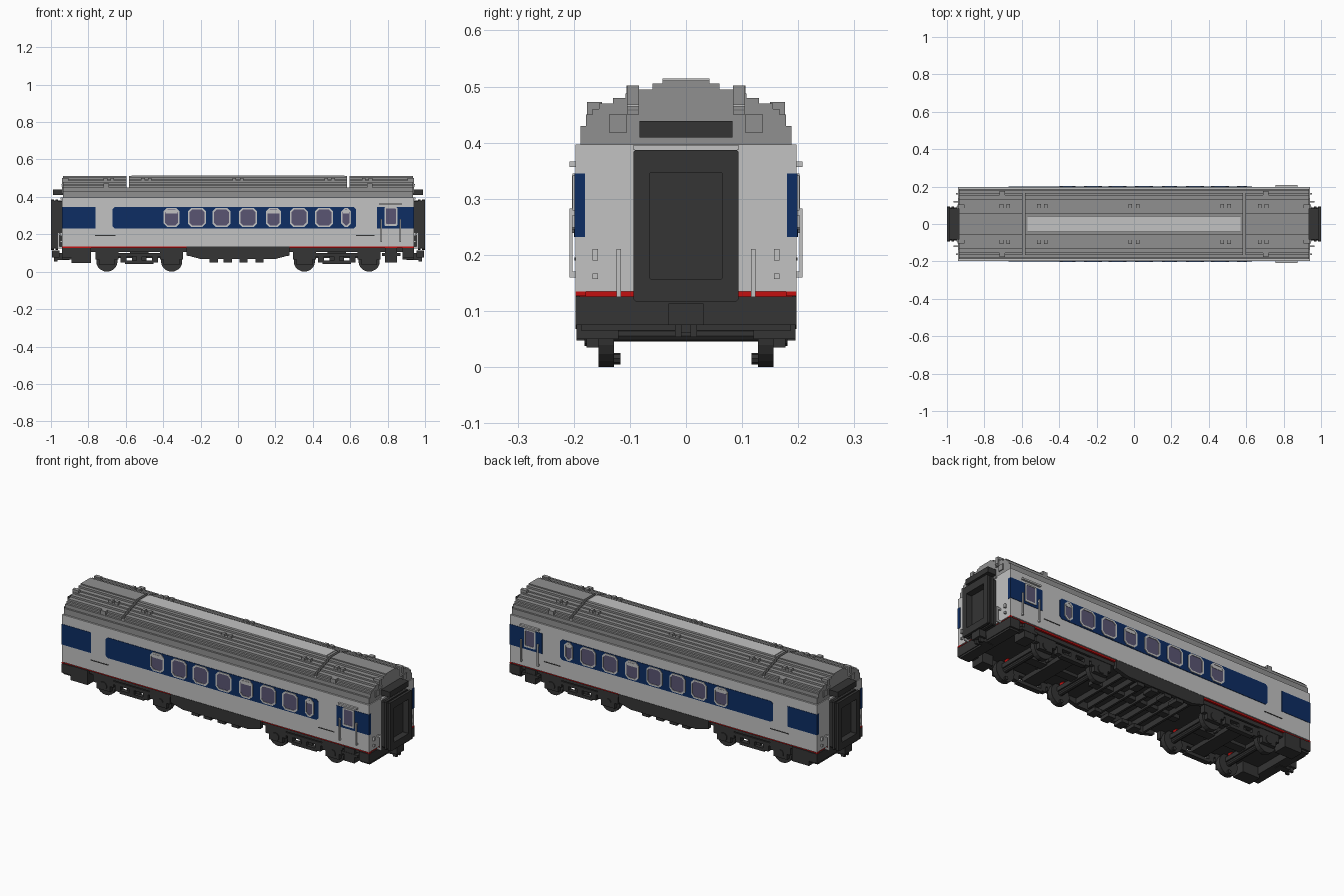
import bpy, bmesh, math
from mathutils import Matrix

cube = bpy.data.objects.get("Cube")
if cube:
    bpy.data.objects.remove(cube)


def material(name, r, g, b):
    m = bpy.data.materials.new(name)
    m.use_nodes = True
    m.diffuse_color = (r, g, b, 1)
    node = next(n for n in m.node_tree.nodes if n.type == 'BSDF_PRINCIPLED')
    node.inputs["Base Color"].default_value = (r, g, b, 1)
    node.inputs["Roughness"].default_value = 0.6
    return m


light = material("light grey", .54, .54, .54)
grey = material("roof grey", .28, .28, .28)
dark = material("dark grey", .035, .035, .035)
blue = material("deep blue", .004, .026, .125)
glass = material("tinted glass", .10, .09, .17)
red = material("red", .55, .005, .005)


def finish(name, bm, mat):
    bmesh.ops.recalc_face_normals(bm, faces=bm.faces)
    me = bpy.data.meshes.new(name)
    bm.to_mesh(me)
    bm.free()
    me.materials.append(mat)
    ob = bpy.data.objects.new(name, me)
    bpy.context.collection.objects.link(ob)
    return ob


def place(axis, t, u, v):
    return (t, u, v) if axis == 'x' else (u, t, v)


def prism(name, pts, axis, a, b, mat):
    """Extrude a profile along x or y."""
    bm = bmesh.new()
    ends = [[bm.verts.new(place(axis, t, u, v)) for u, v in pts] for t in (a, b)]
    n = len(pts)
    for e in ends:
        bm.faces.new(e)
    for i in range(n):
        j = (i + 1) % n
        bm.faces.new((ends[0][i], ends[0][j], ends[1][j], ends[1][i]))
    return finish(name, bm, mat)


def octagon(u0, u1, v0, v1, c):
    return [(u0 + c, v0), (u1 - c, v0), (u1, v0 + c), (u1, v1 - c),
            (u1 - c, v1), (u0 + c, v1), (u0, v1 - c), (u0, v0 + c)]


def ring(name, outer, inner, axis, a, b, mat):
    """A frame with an opening, between two matching outlines."""
    bm = bmesh.new()
    loops = [[bm.verts.new(place(axis, t, u, v)) for u, v in pts]
             for t, pts in ((a, outer), (b, outer), (b, inner), (a, inner))]
    n = len(outer)
    for k in range(4):
        p, q = loops[k], loops[(k + 1) % 4]
        for i in range(n):
            j = (i + 1) % n
            bm.faces.new((p[i], p[j], q[j], q[i]))
    return finish(name, bm, mat)


def box(name, x0, x1, y0, y1, z0, z1, mat):
    return prism(name, [(y0, z0), (y1, z0), (y1, z1), (y0, z1)], 'x', x0, x1, mat)


def side_box(name, x0, x1, y0, y1, z0, z1, mat):
    """The same box on both long sides."""
    for s in (1, -1):
        box(name, x0, x1, s * y0, s * y1, z0, z1, mat)


def cylinder(name, x, y, z, r, depth, mat, sides=20):
    bm = bmesh.new()
    bmesh.ops.create_cone(bm, cap_ends=True, segments=sides, radius1=r, radius2=r, depth=depth,
                          matrix=Matrix.Translation((x, y, z)) @ Matrix.Rotation(math.pi / 2, 4, 'X'))
    return finish(name, bm, mat)


def stepped(steps, base):
    """Symmetric stair profile from (half width, top height) pairs."""
    right, z = [], base
    for w, top in steps:
        right += [(w, z), (w, top)]
        z = top
    return right + [(-y, h) for y, h in reversed(right)]


# Body shell and the line beneath it
box("body", -.94, .94, -.197, .197, .135, .397, light)
box("red_sill", -.935, .935, -.19, .19, .126, .135, red)
box("floor_pan", -.93, .93, -.18, .18, .106, .127, dark)

# Stepped roof: full-length lower part, three upper parts with narrow gaps
prism("roof_lower", stepped([(.188, .43), (.178, .45)], .397), 'x', -.935, .935, grey)
upper = [(.167, .46), (.155, .47), (.13, .48), (.108, .488), (.085, .495), (.06, .505), (.042, .511)]
for a, b in ((-.935, -.597), (-.583, .583), (.597, .935)):
    prism("roof_upper", stepped(upper, .45), 'x', a, b, grey)
box("roof_light_strip", -.57, .57, -.042, .042, .509, .514, light)
for x in (.69, .49, .02):
    for s in (1, -1):
        for d in (-.018, .018):
            cx = s * x + d if x > .1 else s * x
            side_box("roof_clip", cx - .01, cx + .01, .086, .106, .485, .502, grey)
for s in (1, -1):
    side_box("roof_hatch", s * .72, s * .69, .15, .176, .45, .472, grey)

# Blue bands and windows on both sides
for s in (1, -1):
    y = s * .197
    for a, b in ((-.942, -.762), (.742, .942)):
        box("blue_end_panel", a, b, s * .18, s * .199, .232, .345, blue)
    prism("blue_window_band", octagon(-.672, .632, .232, .345, .012), 'y', y, s * .1995, blue)
    for x, w in ((-.355, .085), (-.22, .096), (-.088, .096), (.053, .096),
                 (.19, .082), (.325, .096), (.46, .096), (.578, .052)):
        h = w / 2
        prism("window_glass", octagon(x - h + .005, x + h - .005, .243, .337, .014),
              'y', y, s * .2005, glass)
        ring("window_frame", octagon(x - h, x + h, .239, .341, .018),
             octagon(x - h + .008, x + h - .008, .248, .332, .014), 'y', y, s * .203, light)
        if w < .09:
            box("window_blind", x - h + .01, x + h - .01, y, s * .202, .312, .33, light)
    # Door with window, rails and canopy
    ring("door_frame", octagon(.782, .852, .245, .345, .004),
         octagon(.79, .844, .255, .338, .004), 'y', y, s * .202, light)
    box("door_glass", .788, .846, y, s * .2005, .25, .34, glass)
    box("door_canopy", .757, .873, y, s * .208, .357, .366, light)
    for x in (.765, .868):
        box("door_rail", x - .004, x + .004, s * .202, s * .208, .16, .283, light)
        for z in (.165, .275):
            box("rail_mount", x - .004, x + .004, y, s * .204, z - .005, z + .005, light)
    for a, b in ((-.765, -.655), (.63, .73)):
        box("side_label_line", a, b, y, s * .1985, .19, .195, dark)

# End gangways, fittings and couplers
for s in (1, -1):
    for a, b, g in ((.94, .962, .007), (.962, .976, 0), (.976, .985, .006), (.985, 1, 0)):
        ring("gangway_bellows", octagon(-.094 + g, .094 - g, .117 + g, .387 - g, .004),
             octagon(-.064, .064, .157, .347, .001), 'x', s * a, s * b, dark)
    box("gangway_door", s * .94, s * .965, -.066, .066, .15, .35, dark)
    box("gangway_hood", s * .93, s * .988, -.083, .083, .409, .439, dark)
    box("gangway_sill", s * .93, s * .95, -.094, .094, .387, .396, light)
    side_box("roof_end_post", s * .905, s * .942, .084, .105, .45, .502, grey)
    for z in (.456, .464):
        side_box("roof_end_stripe", s * .94, s * .945, .084, .105, z, z + .004, light)
    side_box("roof_end_block", s * .92, s * .94, .105, .137, .418, .45, grey)
    side_box("end_rail", s * .955, s * .964, .116, .124, .125, .21, light)
    for z in (.13, .2):
        side_box("end_rail_mount", s * .94, s * .96, .116, .124, z - .005, z + .005, light)
    for z in (.157, .19):
        side_box("end_lamp", s * .94, s * .952, .157, .167, z, z + (.01 if z < .18 else .02), light)
    side_box("red_corner", s * .93, s * .942, .178, .197, .127, .135, red)
    box("end_beam", s * .88, s * .942, -.197, .197, .075, .126, dark)
    box("end_step", s * .88, s * .938, -.187, .187, .065, .076, dark)
    box("coupler_bar", s * .9, s * .97, -.018, .018, .062, .1, dark)
    box("coupler_head", s * .955, s * .995, -.031, .031, .075, .113, dark)
    side_box("coupler_hook", s * .965, s * .985, .008, .02, .054, .076, dark)

# Equipment boxes under the ends
side_box("rear_equipment_box", -.89, -.785, .12, .195, .047, .127, dark)
side_box("front_equipment_box", .785, .85, .12, .195, .05, .127, dark)
side_box("front_step_plate", .77, .87, .15, .197, .085, .1, dark)

# Belly fairing with ribs
belly = [(-.275, .134), (-.275, .088), (-.2, .068), (.2, .068), (.275, .088), (.275, .134)]
for s in (1, -1):
    prism("belly_skirt", belly, 'y', s * .175, s * .197, dark)
box("belly_spine", -.27, .27, -.02, .02, .085, .107, dark)
for i in range(7):
    x = -.21 + i * .07
    box("belly_rib", x - .006, x + .006, -.18, .18, .075, .107, dark)
for x in (-.13, -.055, .03, .115):
    side_box("belly_tank", x - .022, x + .022, .13, .19, .05, .07, dark)

# Bogies
for c in (-.528, .528):
    for d in (-.173, .173):
        x = c + d
        cylinder("axle", x, 0, .06, .014, .3, dark, 10)
        box("axle_crossbeam", x - .02, x + .02, -.13, .13, .066, .09, dark)
        for s in (1, -1):
            cylinder("wheel", x, s * .142, .057, .057, .028, dark)
            cylinder("wheel_flange", x, s * .124, .015, .01, .014, dark, 8)
            cylinder("axle_cap", x, s * .17, .06, .022, .022, dark, 10)
        side_box("axle_box", x - .042, x + .042, .15, .177, .035, .085, dark)
        side_box("axle_box_top", x - .062, x + .062, .15, .177, .065, .108, dark)
        side_box("spring_block", x - .015, x + .015, .09, .115, .09, .108, red)
    side_box("bogie_upper_beam", c - .17, c + .17, .15, .177, .082, .1, dark)
    side_box("bogie_lower_beam", c - .075, c + .075, .15, .177, .042, .06, dark)
    for d in (-.085, 0, .085):
        side_box("bogie_post", c + d - .016, c + d + .016, .15, .177, .05, .095, dark)
    box("bogie_bolster", c - .04, c + .04, -.16, .16, .06, .085, dark)
    box("bogie_pivot", c - .05, c + .05, -.05, .05, .08, .108, dark)
    box("bogie_center_beam", c - .19, c + .19, -.025, .025, .072, .09, dark)
